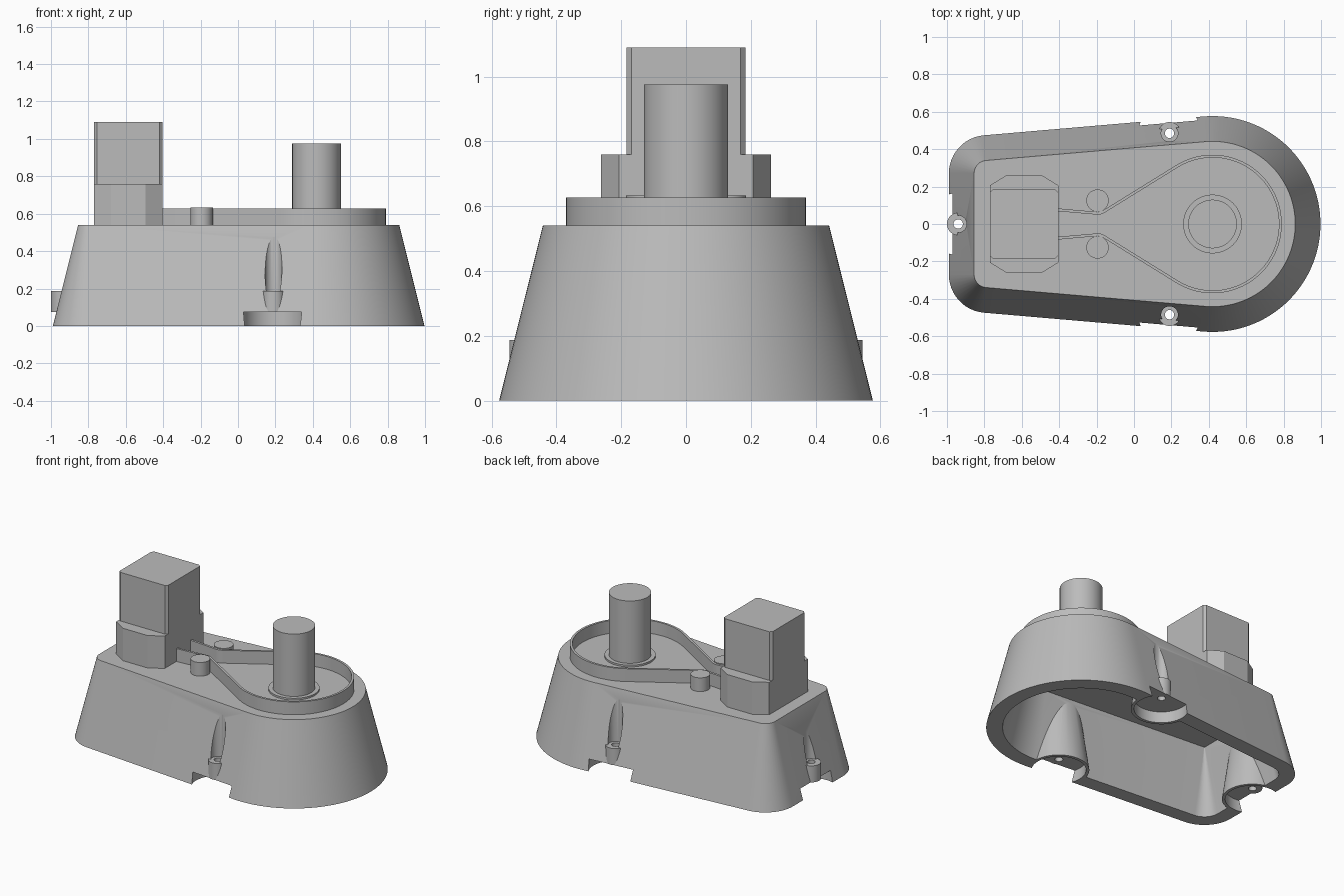
import bpy, bmesh, math
from mathutils import Vector

if "Cube" in bpy.data.objects:
    bpy.data.objects.remove(bpy.data.objects["Cube"])

grey = bpy.data.materials.new("plain grey")
grey.diffuse_color = (0.5, 0.5, 0.5, 1)
grey.use_nodes = True
grey.node_tree.nodes["Principled BSDF"].inputs["Base Color"].default_value = grey.diffuse_color


def loft(name, rings):
    """Solid from stacked rings of equal point count; each ring is (points, z)."""
    bm = bmesh.new()
    loops = [[bm.verts.new((x, y, z)) for x, y in pts] for pts, z in rings]
    n = len(loops[0])
    for a, b in zip(loops, loops[1:]):
        for i in range(n):
            j = (i + 1) % n
            bm.faces.new((a[i], a[j], b[j], b[i]))
    bm.faces.new(loops[0][::-1])
    bm.faces.new(loops[-1])
    bmesh.ops.recalc_face_normals(bm, faces=bm.faces)
    mesh = bpy.data.meshes.new(name)
    bm.to_mesh(mesh)
    bm.free()
    mesh.materials.append(grey)
    obj = bpy.data.objects.new(name, mesh)
    bpy.context.collection.objects.link(obj)
    return obj


def arc(cx, cy, r, a0, a1, n):
    """Points on an arc, angles in degrees, both ends included."""
    angles = [math.radians(a0 + (a1 - a0) * i / n) for i in range(n + 1)]
    return [(cx + r * math.cos(a), cy + r * math.sin(a)) for a in angles]


def cone(name, x, y, r0, r1, z0, z1, n=48):
    return loft(name, [(arc(x, y, r, 0, 360 - 360 / n, n - 1), z)
                       for r, z in ((r0, z0), (r1, z1))])


def chamfered(x0, x1, y, cx, cy):
    """Rectangle outline with cut corners."""
    return [(x0, -y + cy), (x0 + cx, -y), (x1 - cx, -y), (x1, -y + cy),
            (x1, y - cy), (x1 - cx, y), (x0 + cx, y), (x0, y - cy)]


def activate(obj):
    bpy.ops.object.select_all(action='DESELECT')
    obj.select_set(True)
    bpy.context.view_layer.objects.active = obj


def boolean(target, tool, operation='DIFFERENCE'):
    mod = target.modifiers.new("cut", 'BOOLEAN')
    mod.operation = operation
    mod.solver = 'EXACT'
    mod.object = tool
    activate(target)
    bpy.ops.object.modifier_apply(modifier=mod.name)
    bpy.data.objects.remove(tool)


# Teardrop outline of the housing: one large arc and two small corners
CX = 0.42
TANGENT = 94.9


def outline(offset):
    big, small = 0.577 - offset, max(0.205 - offset, 0.004)
    return (arc(CX, 0, big, -TANGENT, TANGENT, 64)
            + arc(-0.785, 0.27, small, TANGENT, 180, 12)
            + arc(-0.785, -0.27, small, 180, 360 - TANGENT, 12))


TOP = 0.54
SLOPE = 0.25
WALL = 0.1
SCREWS = [(0.19, 0.485), (0.19, -0.485), (-0.94, 0)]

# Hollow tapered housing, with conical screw posts left standing inside
housing = loft("housing", [(outline(0), 0), (outline(SLOPE * TOP), TOP)])
cavity = loft("cavity", [(outline(WALL + SLOPE * z), z) for z in (-0.05, 0.43)])
for x, y in SCREWS:
    boolean(cavity, cone("post", x, y, 0.2, 0.115, -0.1, 0.5))
boolean(housing, cavity)

# Screw grooves, seats, foot pockets and screw holes
for x, y in SCREWS:
    boolean(housing, cone("groove", x, y, 0.045, 0.045, 0.15, 0.475))
    boolean(housing, cone("seat", x, y, 0.06, 0.06, 0.05, 0.187), 'UNION')
    boolean(housing, cone("pocket", x, y, 0.166, 0.166, -0.1, 0.075))
    boolean(housing, cone("hole", x, y, 0.025, 0.025, 0.03, 0.25, 24))

# Motor block
SINK = TOP - 0.01
loft("motor_base", [(chamfered(-0.77, -0.405, 0.262, 0.09, 0.055), z)
                    for z in (SINK, 0.76)])
loft("motor_top", [(chamfered(-0.77, -0.405, 0.184, 0.015, 0.015), z)
                   for z in (0.75, 1.09)])

# Output shaft and its collar
cone("shaft", CX, 0, 0.13, 0.13, SINK, 0.975, 64)
cone("shaft_collar", CX, 0, 0.157, 0.157, SINK, TOP + 0.012, 64)

# Idler rollers
for side, label in ((1, "back"), (-1, "front")):
    cone("idler_" + label, -0.195, side * 0.125, 0.06, 0.06, SINK, 0.633, 32)

# Belt: from the motor, round the idlers and the large loop
upper = ([(-0.42, 0.077)] + arc(-0.195, 0.125, 0.0675, -95, -58.2, 6)
         + arc(CX, 0, 0.3625, 121.8, 0, 40))
path = [Vector(p) for p in upper + [(x, -y) for x, y in upper[-2::-1]]]
outer, inner = [], []
for i, p in enumerate(path):
    d = (path[min(i + 1, len(path) - 1)] - path[max(i - 1, 0)]).normalized()
    side = Vector((-d.y, d.x)) * 0.0075
    outer.append(tuple(p + side))
    inner.append(tuple(p - side))
loft("belt", [(outer + inner[::-1], z) for z in (SINK, 0.627)])

# Smooth the curved sides, keep the edges sharp
for obj in list(bpy.context.scene.objects):
    activate(obj)
    bpy.ops.object.shade_smooth_by_angle(angle=math.radians(25))
